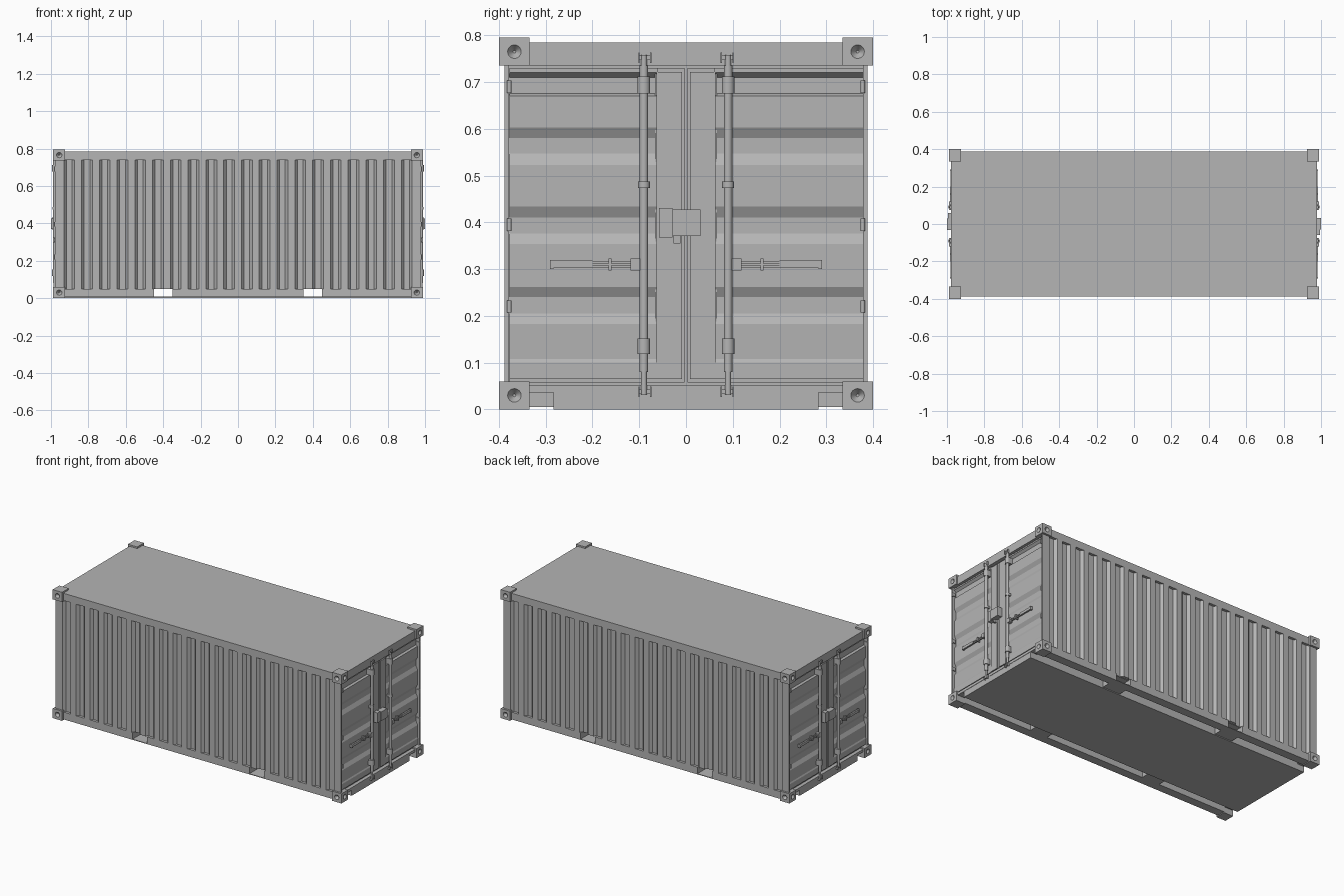
import bpy, bmesh
from mathutils import Vector, Matrix

if "Cube" in bpy.data.objects:
    bpy.data.objects.remove(bpy.data.objects["Cube"])

grey = bpy.data.materials.new("mid_grey_paint")
grey.diffuse_color = (0.46, 0.46, 0.46, 1)
grey.use_nodes = True
grey.node_tree.nodes["Principled BSDF"].inputs["Base Color"].default_value = grey.diffuse_color

def finish(name, bm, mirror="", smooth=False):
    bmesh.ops.recalc_face_normals(bm, faces=bm.faces)
    me = bpy.data.meshes.new(name)
    bm.to_mesh(me)
    bm.free()
    me.materials.append(grey)
    ob = bpy.data.objects.new(name, me)
    bpy.context.collection.objects.link(ob)
    if smooth:
        bpy.ops.object.select_all(action='DESELECT')
        ob.select_set(True)
        bpy.context.view_layer.objects.active = ob
        bpy.ops.object.shade_smooth_by_angle()
    if mirror:
        m = ob.modifiers.new("mirror", 'MIRROR')
        m.use_axis = ('X' in mirror, 'Y' in mirror, False)
        m.use_mirror_merge = False
    return ob

def box(name, x, y, z, mirror="XY"):
    bm = bmesh.new()
    mid = [(a + b) / 2 for a, b in (x, y, z)]
    size = [b - a for a, b in (x, y, z)]
    bmesh.ops.create_cube(bm, size=1, matrix=Matrix.Translation(mid) @ Matrix.Diagonal((*size, 1)))
    return finish(name, bm, mirror)

def prism(name, pts, axis, lo, hi, mirror="XY"):
    # extrude a 2D profile: axis z takes (x, y), axis y takes (x, z)
    put = {'z': lambda p, t: (p[0], p[1], t),
           'y': lambda p, t: (p[0], t, p[1])}[axis]
    bm = bmesh.new()
    a = [bm.verts.new(put(p, lo)) for p in pts]
    b = [bm.verts.new(put(p, hi)) for p in pts]
    n = len(pts)
    bm.faces.new(a)
    bm.faces.new(b)
    for i in range(n):
        j = (i + 1) % n
        bm.faces.new((a[i], a[j], b[j], b[i]))
    return finish(name, bm, mirror)

def cyl(name, p0, p1, r, mirror="XY", n=20, r2=None):
    p0, p1 = Vector(p0), Vector(p1)
    d = p1 - p0
    bm = bmesh.new()
    mat = Matrix.Translation((p0 + p1) / 2) @ d.to_track_quat('Z', 'Y').to_matrix().to_4x4()
    bmesh.ops.create_cone(bm, cap_ends=True, segments=n, radius1=r, radius2=r2 or r,
                          depth=d.length, matrix=mat)
    return finish(name, bm, mirror, smooth=True)

# Corner castings with round tapering holes in the end and side faces
for level, z0 in (("lower", 0), ("upper", 0.735)):
    ob = box(level + "_corner_casting", (0.924, 0.988), (0.335, 0.4), (z0, z0 + 0.06), "")
    zc = z0 + 0.03
    holes = [cyl("hole_cutter", (0.972, 0.367, zc), (0.989, 0.367, zc), 0.003, "", 24, 0.0152),
             cyl("hole_cutter", (0.956, 0.384, zc), (0.956, 0.401, zc), 0.003, "", 24, 0.0152)]
    bpy.context.view_layer.objects.active = ob
    for c in holes:
        m = ob.modifiers.new("hole", 'BOOLEAN')
        m.operation, m.solver, m.object = 'DIFFERENCE', 'EXACT', c
        bpy.ops.object.modifier_apply(modifier="hole")
        bpy.data.objects.remove(c)
    m = ob.modifiers.new("mirror", 'MIRROR')
    m.use_axis = (True, True, False)
    m.use_mirror_merge = False

# Corner posts, roof and end frames
prism("corner_post", [(0.93, 0.388), (0.978, 0.388), (0.978, 0.379), (0.95, 0.379),
                      (0.95, 0.36), (0.93, 0.36)], 'z', 0.058, 0.737)
quarter = [(0.978, 0.34), (0.93, 0.34), (0.93, 0.388)]
outline = (quarter + [(-x, y) for x, y in quarter[::-1]] +
           [(-x, -y) for x, y in quarter] + [(x, -y) for x, y in quarter[::-1]])
prism("roof", outline, 'z', 0.74, 0.785, "")
box("door_header", (0.94, 0.978), (-0.34, 0.34), (0.735, 0.741), "X")
box("door_sill", (0.93, 0.978), (-0.34, 0.34), (0.036, 0.052), "X")
box("door_backing", (0.925, 0.95), (-0.379, 0.379), (0.048, 0.74), "X")

# Corrugated side walls: twenty vertical trapezoid grooves
pts = [(-0.932, 0.35), (-0.932, 0.388)]
for i in range(20):
    c = (i - 9.5) * 0.095
    pts += [(c - 0.029, 0.388), (c - 0.015, 0.372), (c + 0.015, 0.372), (c + 0.029, 0.388)]
pts += [(0.932, 0.388), (0.932, 0.35)]
prism("corrugated_side_wall", pts, 'z', 0.05, 0.74, "Y")

# Underside: floor, side rails and two fork pockets running through
box("floor", (-0.95, 0.95), (-0.37, 0.37), (0.048, 0.06), "")
for part, xs in (("middle", (-0.35, 0.35)), ("end", (0.45, 0.976))):
    mx = "X" if part == "end" else ""
    box(part + "_underfloor", xs, (-0.283, 0.283), (0, 0.05), mx)
    box(part + "_side_rail", xs if part == "middle" else (0.45, 0.935), (0.335, 0.388), (0.005, 0.05), mx + "Y")
box("fork_pocket_base", (0.35, 0.45), (-0.283, 0.283), (0, 0.009), "X")
box("fork_pocket_base_side", (0.34, 0.46), (0.283, 0.388), (0.005, 0.009))
for x in (0.342, 0.45):
    box("fork_pocket_wall", (x, x + 0.008), (0.28, 0.34), (0.007, 0.05))

# Doors: horizontally corrugated panels with a flat meeting stile
F, R = 0.967, 0.953
prof = [(0.935, 0.057), (F - 0.005, 0.057), (F - 0.005, 0.065), (F, 0.065), (F, 0.1), (F - 0.004, 0.108)]
for a, b, c, d in ((0.183, 0.205, 0.24, 0.262), (0.354, 0.376, 0.41, 0.434),
                   (0.523, 0.547, 0.58, 0.603), (0.67, 0.676, 0.71, 0.72)):
    prof += [(F - 0.002, a), (R, b), (R, c), (F - 0.002, d)]
prof += [(F, 0.721), (F, 0.730), (0.935, 0.730)]
prism("door_panel", prof, 'y', 0.06, 0.378)
box("door_meeting_stile", (0.935, F - 0.005), (0.003, 0.066), (0.057, 0.730))
box("door_stile_plate", (0.955, F + 0.003), (0.009, 0.063), (0.065, 0.722))

# Door hinges
for z in (0.22, 0.395, 0.69):
    cyl("hinge_pin", (0.98, 0.378, z - 0.013), (0.98, 0.378, z + 0.013), 0.0045)
    box("hinge_leaf", (0.96, 0.978), (0.373, 0.379), (z - 0.010, z + 0.010))

# Locking bars with end cams, keepers and guide brackets
X, Y = 0.98, 0.09
cyl("locking_bar", (X, Y, 0.08), (X, Y, 0.735), 0.009)
cyl("locking_bar_core", (X, Y, 0.032), (X, Y, 0.758), 0.0065)
for z in (0.038, 0.752):
    box("cam_keeper", (0.972, 0.984), (0.074, 0.102), (z - 0.005, z + 0.005))
    for y in (0.074, 0.099):
        box("cam_keeper_lug", (0.972, 0.988), (y, y + 0.003), (z - 0.011, z + 0.011))
for z, h, r in ((0.135, 0.017, 0.0135), (0.694, 0.018, 0.0135), (0.48, 0.007, 0.0125)):
    cyl("bar_bracket", (X, Y, z - h), (X, Y, z + h), r)
    box("bar_bracket_base", (0.95, X), (Y - r, Y + r), (z - h, z + h))

# Door handles with hub, arm, grip and retainer
box("handle_hub", (0.968, 0.988), (0.098, 0.119), (0.297, 0.323))
box("handle_arm", (0.972, 0.979), (0.115, 0.2), (0.303, 0.317))
box("handle_arm_rib", (0.972, 0.983), (0.115, 0.2), (0.308, 0.312))
box("handle_grip", (0.972, 0.982), (0.2, 0.285), (0.302, 0.318))
box("handle_end", (0.97, 0.985), (0.283, 0.291), (0.3, 0.32))
box("handle_retainer", (0.953, 0.985), (0.159, 0.166), (0.297, 0.323))

# Lock box across the doors, turned half round for the opposite end
for s in (1, -1):
    for name, x, y, z in (("lock_box_side", (0.965, 0.995), (-0.058, -0.029), (0.368, 0.431)),
                          ("lock_box", (0.965, 1.0), (-0.029, 0.031), (0.371, 0.427)),
                          ("lock_tab", (0.965, 0.982), (-0.027, -0.012), (0.355, 0.372))):
        span = lambda p: tuple(sorted(s * v for v in p))
        box(name, span(x), span(y), z, "")
